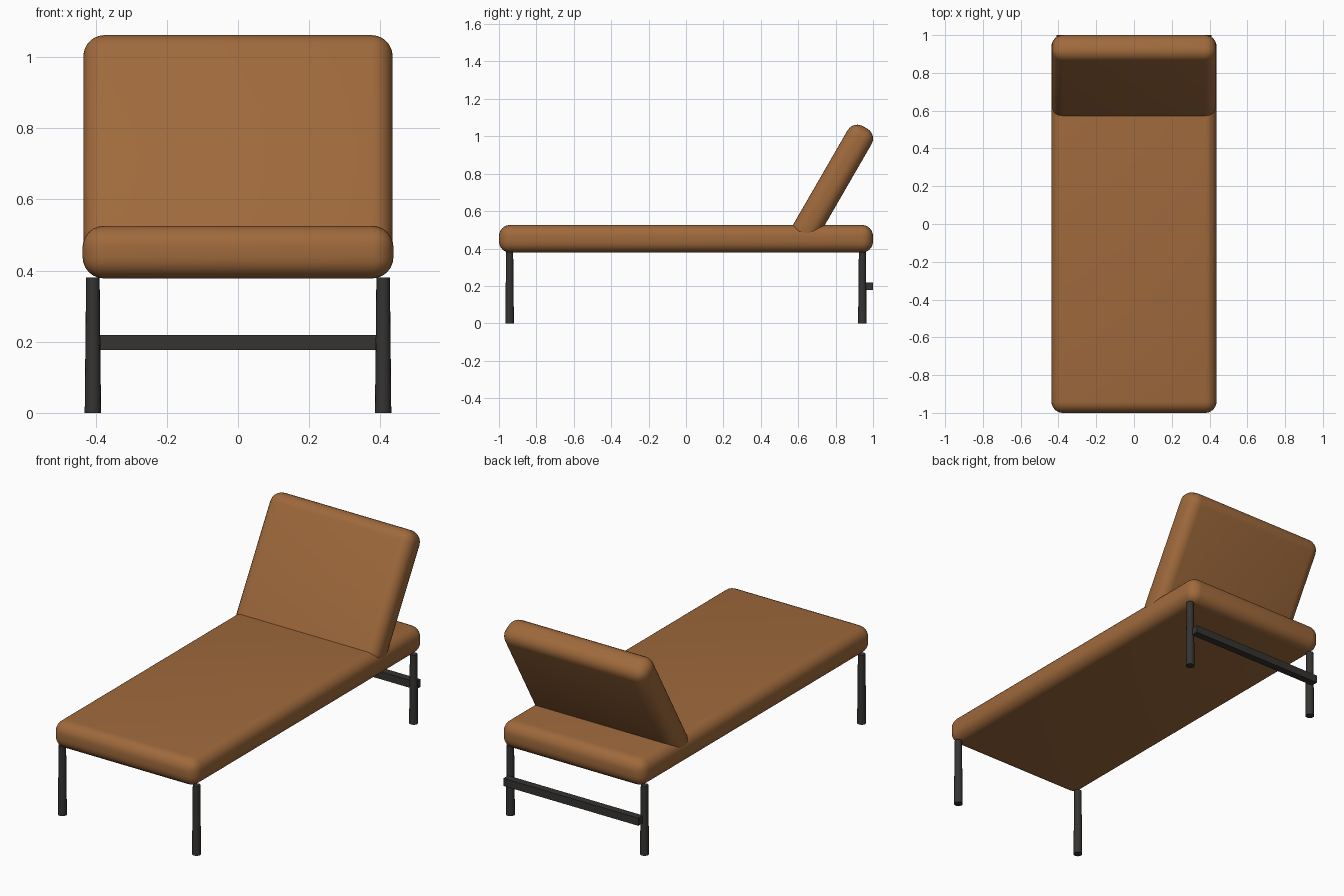
import bpy
from math import radians, sin, cos

if "Cube" in bpy.data.objects:
    bpy.data.objects.remove(bpy.data.objects["Cube"])


def material(name, rgb):
    m = bpy.data.materials.new(name)
    m.diffuse_color = (*rgb, 1)
    m.use_nodes = True
    m.node_tree.nodes["Principled BSDF"].inputs["Base Color"].default_value = m.diffuse_color
    return m


leather = material("tan_leather", (0.347, 0.142, 0.045))
metal = material("dark_metal", (0.037, 0.034, 0.031))


def box(name, size, loc, mat, rot=0, bevel=0):
    bpy.ops.mesh.primitive_cube_add(size=1, location=loc)
    ob = bpy.context.object
    ob.name = name
    ob.scale = size
    bpy.ops.object.transform_apply(location=False, rotation=False, scale=True)
    ob.rotation_euler.x = rot
    ob.data.materials.append(mat)
    if bevel:
        mod = ob.modifiers.new("round_edges", 'BEVEL')
        mod.width = bevel
        mod.segments = 6
        bpy.ops.object.modifier_apply(modifier=mod.name)
        bpy.ops.object.shade_smooth_by_angle(angle=radians(40))
    return ob


R = 0.06        # cushion edge rounding
THICK = 0.148   # cushion thickness

# Seat cushion
box("seat_cushion", (0.874, 2.0, THICK), (0, 0, 0.452), leather, bevel=R)

# Reclined backrest cushion, leaning back 30 degrees with its foot in the seat
tilt = radians(30)
length = 0.70
top_y, top_z = 0.928, 0.995     # centre of the rounded top end
half = length / 2 - R
box("backrest_cushion", (0.87, THICK, length),
    (0, top_y - half * sin(tilt), top_z - half * cos(tilt)),
    leather, rot=-tilt, bevel=R)

# Four round legs, slightly wider at the floor
for end, y in (("front", -0.943), ("back", 0.943)):
    for side, x in (("left", -0.408), ("right", 0.408)):
        bpy.ops.mesh.primitive_cone_add(vertices=16, radius1=0.023, radius2=0.019,
                                        depth=0.38, location=(x, y, 0.19))
        leg = bpy.context.object
        leg.name = f"{end}_{side}_leg"
        leg.data.materials.append(metal)
        bpy.ops.object.shade_smooth_by_angle(angle=radians(40))

# Cross bar behind the back legs
box("back_cross_bar", (0.82, 0.04, 0.042), (0, 0.98, 0.198), metal)
